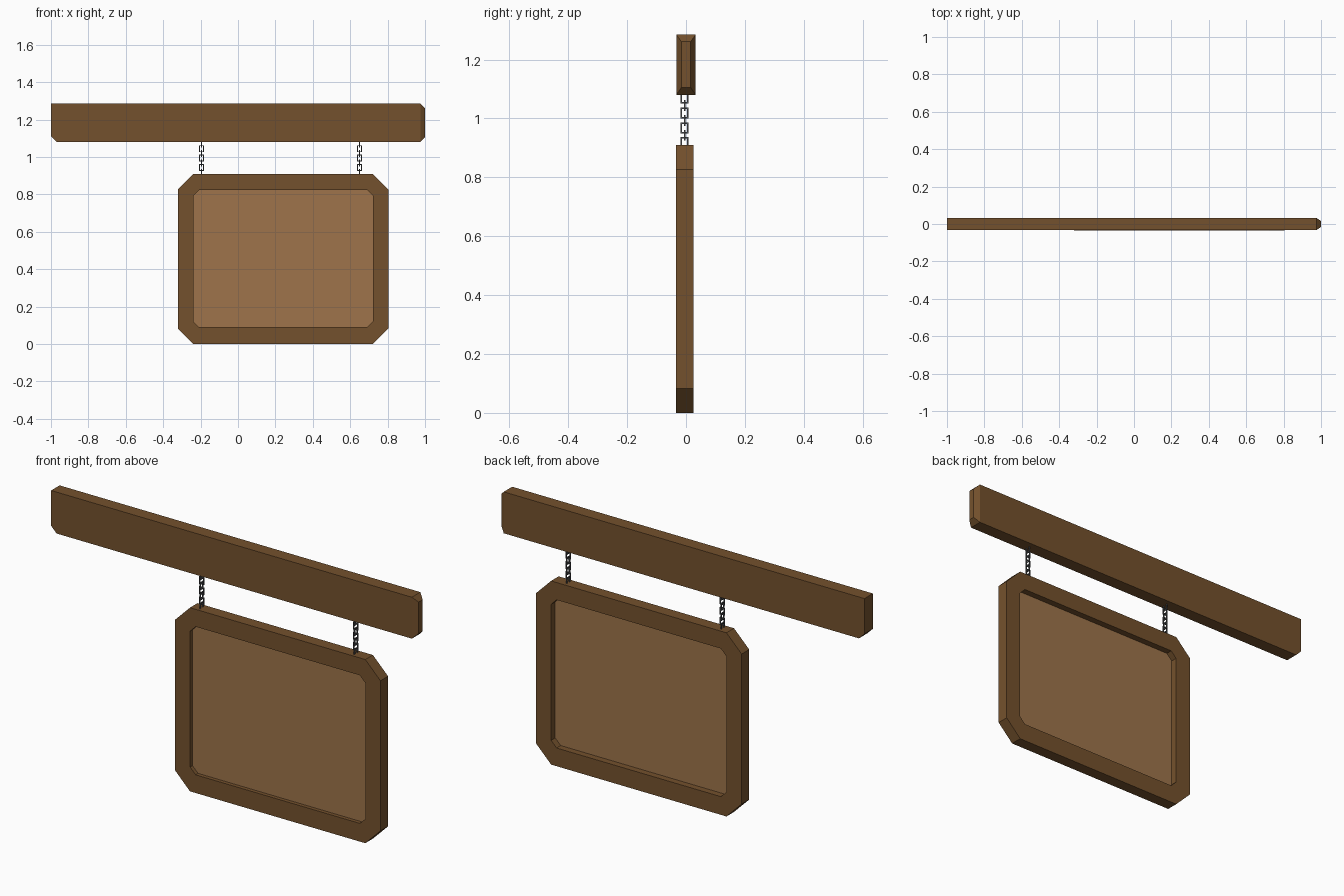
import bpy, bmesh
from mathutils import Vector

if "Cube" in bpy.data.objects:
    bpy.data.objects.remove(bpy.data.objects["Cube"])


def material(name, rgb):
    m = bpy.data.materials.new(name)
    m.diffuse_color = (*rgb, 1)
    m.use_nodes = True
    m.node_tree.nodes["Principled BSDF"].inputs["Base Color"].default_value = m.diffuse_color
    return m


WOOD = material("dark wood", (0.175, 0.083, 0.026))
PANEL = material("light wood", (0.342, 0.175, 0.069))
METAL = material("dark metal", (0.085, 0.09, 0.095))


def finish(bm, name, mat):
    bmesh.ops.recalc_face_normals(bm, faces=bm.faces)
    me = bpy.data.meshes.new(name)
    bm.to_mesh(me)
    bm.free()
    me.materials.append(mat)
    ob = bpy.data.objects.new(name, me)
    bpy.context.collection.objects.link(ob)
    return ob


def octagon(x0, x1, z0, z1, c):
    """Rectangle with cut corners in the xz plane."""
    return [(x0 + c, z0), (x1 - c, z0), (x1, z0 + c), (x1, z1 - c),
            (x1 - c, z1), (x0 + c, z1), (x0, z1 - c), (x0, z0 + c)]


def prism(bm, pts, y0, y1):
    """Extrude an xz outline from y0 to y1."""
    a = [bm.verts.new((x, y0, z)) for x, z in pts]
    b = [bm.verts.new((x, y1, z)) for x, z in pts]
    bm.faces.new(a)
    bm.faces.new(b[::-1])
    for i in range(len(pts)):
        j = (i + 1) % len(pts)
        bm.faces.new((a[i], a[j], b[j], b[i]))


def ring(bm, outer, inner, y0, y1):
    """Extruded frame between two xz outlines with equal point counts."""
    loops = [[bm.verts.new((x, y, z)) for x, z in pts]
             for pts, y in ((outer, y0), (inner, y0), (inner, y1), (outer, y1))]
    n = len(outer)
    for k in range(4):
        p, q = loops[k], loops[(k + 1) % 4]
        for i in range(n):
            j = (i + 1) % n
            bm.faces.new((p[i], p[j], q[j], q[i]))


# Beam: straight bar, cut lower corner on the left, tapered tip on the right
B0, B1, TIP = 1.08, 1.285, 0.975
bm = bmesh.new()
prism(bm, [(-0.97, B0), (TIP, B0), (TIP, B1), (-1, B1), (-1, B0 + 0.03)], -0.033, 0.033)
bm.normal_update()
end = max(bm.faces, key=lambda f: f.calc_center_median().x)
tip = bmesh.ops.extrude_discrete_faces(bm, faces=[end])["faces"][0]
base = [v for v in bm.verts if abs(v.co.x - TIP) < 1e-5 and v not in tip.verts]
for v in tip.verts:
    v.co = Vector((1, 0.016 if v.co.y > 0 else -0.016,
                   B1 - 0.024 if v.co.z > 1.2 else B0 + 0.025))
finish(bm, "beam", WOOD)

# Sign frame
inner = octagon(-0.238, 0.721, 0.09, 0.823, 0.03)
bm = bmesh.new()
ring(bm, octagon(-0.322, 0.804, 0, 0.909, 0.083), inner, -0.034, 0.025)
finish(bm, "sign_frame", WOOD)

# Recessed sign panel
bm = bmesh.new()
prism(bm, inner, -0.015, -0.007)
finish(bm, "sign_panel", PANEL)

# Chains: square-wire links, each turned a quarter from the last
W, H, T = 0.0135, 0.0185, 0.005
for name, cx in (("left_chain", -0.196), ("right_chain", 0.649)):
    bm = bmesh.new()
    for k in range(7):
        cz = 1.069 - k * 0.0252
        link = bmesh.new()
        ring(link, [(-W, -H), (W, -H), (W, H), (-W, H)],
             [(-W + T, -H + T), (W - T, -H + T), (W - T, H - T), (-W + T, H - T)],
             -T / 2, T / 2)
        for v in link.verts:
            x, y, z = v.co
            if k % 2 == 0:
                x, y = -y, x
            v.co = (x + cx, y - 0.005, z + cz)
        tmp = bpy.data.meshes.new("link")
        link.to_mesh(tmp)
        link.free()
        bm.from_mesh(tmp)
        bpy.data.meshes.remove(tmp)
    finish(bm, name, METAL)
